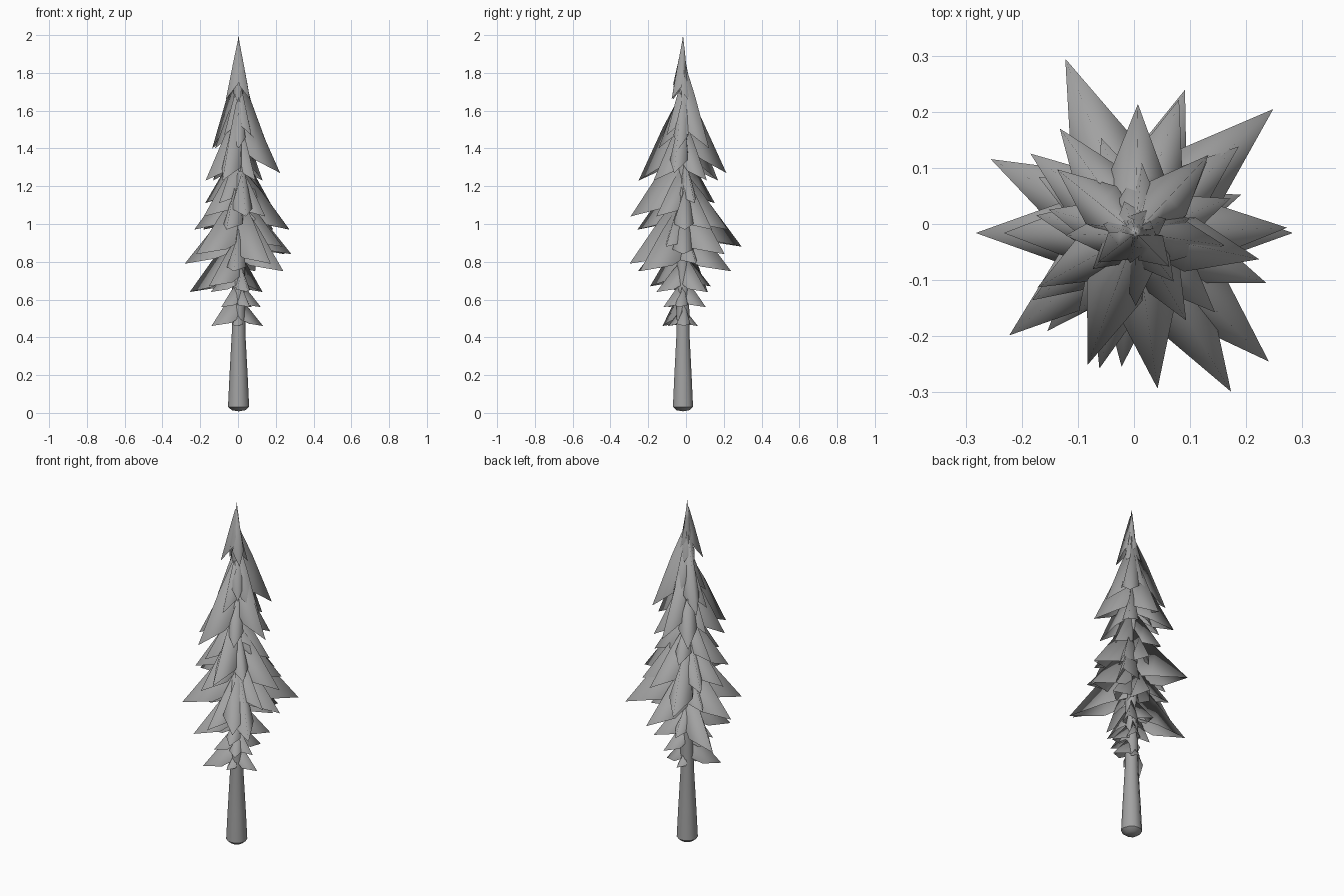
import bpy, bmesh, math
from mathutils import Vector, Matrix

if "Cube" in bpy.data.objects:
    bpy.data.objects.remove(bpy.data.objects["Cube"])

AXIS = Vector((0.003, -0.016, 0))

grey = bpy.data.materials.new("plain grey")
grey.use_nodes = True
grey.diffuse_color = (0.36, 0.36, 0.36, 1)
grey.node_tree.nodes["Principled BSDF"].inputs["Base Color"].default_value = grey.diffuse_color


def finish(name, bm, angle):
    """Turn a bmesh into a smooth-shaded object."""
    mesh = bpy.data.meshes.new(name)
    bm.to_mesh(mesh)
    bm.free()
    mesh.materials.append(grey)
    obj = bpy.data.objects.new(name, mesh)
    obj.location = AXIS
    bpy.context.collection.objects.link(obj)
    bpy.ops.object.select_all(action="DESELECT")
    obj.select_set(True)
    bpy.context.view_layer.objects.active = obj
    bpy.ops.object.shade_smooth_by_angle(angle=math.radians(angle))


def trunk(profile, sides=10):
    """Revolve a (radius, height) profile into a closed stem."""
    bm = bmesh.new()
    rings = []
    for r, z in profile:
        rings.append([bm.verts.new((r * math.cos(math.tau * i / sides),
                                    r * math.sin(math.tau * i / sides), z))
                      for i in range(sides)])
    bottom, top = bm.verts.new((0, 0, 0.008)), bm.verts.new((0, 0, 2))
    for i in range(sides):
        j = (i + 1) % sides
        for a, b in zip(rings, rings[1:]):
            bm.faces.new((a[i], a[j], b[j], b[i]))
        bm.faces.new((bottom, rings[0][j], rings[0][i]))
        bm.faces.new((top, rings[-1][i], rings[-1][j]))
    finish("trunk", bm, 50)


def bough(bm, angle, reach, tip_z):
    """One drooping kite-shaped bough, folded along its ridge like a roof."""
    height = max(0, tip_z - 0.9)
    slope = 1.15 + 1.4 * height + 2.5 * height ** 2   # upper boughs hang more steeply
    rise = min(slope * reach, 1.99 - tip_z)
    sag = 0.08 + 0.2 * height            # how far the side corners lift above the tip
    turn = Matrix.Rotation(math.radians(angle), 3, "Z")

    def point(x, y, z):
        return bm.verts.new(turn @ Vector((x, y, tip_z + z)))

    tip = point(reach, 0, 0)
    ridge = point(reach * 0.45, 0, rise * 0.6)
    root = point(0.005, 0, rise)
    wide = 0.02 + reach * 0.13
    for side in (1, -1):
        corner = point(reach * 0.44, side * wide, rise * sag)
        inner = point(0.02, side * wide * 0.6, rise * (sag + 0.12))
        for face in ((tip, ridge, corner), (ridge, root, inner, corner)):
            bm.faces.new(face if side < 0 else face[::-1])


# Trunk with a flared foot and a rounded underside
trunk([(0.035, 0.014), (0.056, 0.032), (0.048, 0.2), (0.036, 0.42),
       (0.032, 0.9), (0.03, 1.4), (0.026, 1.75), (0.012, 1.9)])

# Tiers of boughs: tip height, then (direction in degrees, reach) pairs
tiers = [
    (0.46, [(217, 0.18), (2, 0.13), (262, 0.08), (80, 0.08)]),
    (0.56, [(350, 0.12), (60, 0.14), (220, 0.12), (300, 0.12)]),
    (0.64, [(153, 0.29), (45, 0.18), (190, 0.15), (290, 0.15)]),
    (0.67, [(228, 0.235), (100, 0.15)]),
    (0.75, [(71, 0.27), (316, 0.33), (264, 0.24)]),
    (0.79, [(301, 0.33), (180, 0.285), (20, 0.2)]),
    (0.84, [(42, 0.33), (219, 0.29), (0, 0.28), (150, 0.2)]),
    (0.88, [(112, 0.335), (339, 0.25)]),
    (0.97, [(180, 0.235), (2, 0.27), (255, 0.25), (40, 0.24), (143, 0.235), (72, 0.25)]),
    (1.04, [(278, 0.28), (315, 0.2), (213, 0.22)]),
    (1.11, [(20, 0.18), (110, 0.18), (170, 0.18), (235, 0.18)]),
    (1.23, [(250, 0.25), (209, 0.2), (126, 0.23), (45, 0.18), (300, 0.18)]),
    (1.27, [(348, 0.225), (89, 0.23), (165, 0.16)]),
    (1.4, [(47, 0.19), (141, 0.18), (270, 0.13), (352, 0.16), (182, 0.125)]),
    (1.47, [(85, 0.125), (308, 0.11), (220, 0.1), (15, 0.1)]),
    (1.66, [(218, 0.085), (315, 0.085), (25, 0.06), (110, 0.06), (165, 0.06)]),
    (1.73, [(260, 0.055), (165, 0.04), (65, 0.045), (350, 0.04)]),
]
for number, (tip_z, boughs) in enumerate(tiers, 1):
    bm = bmesh.new()
    for angle, reach in boughs:
        bough(bm, angle, reach, tip_z)
    finish(f"bough_tier_{number}", bm, 180)
